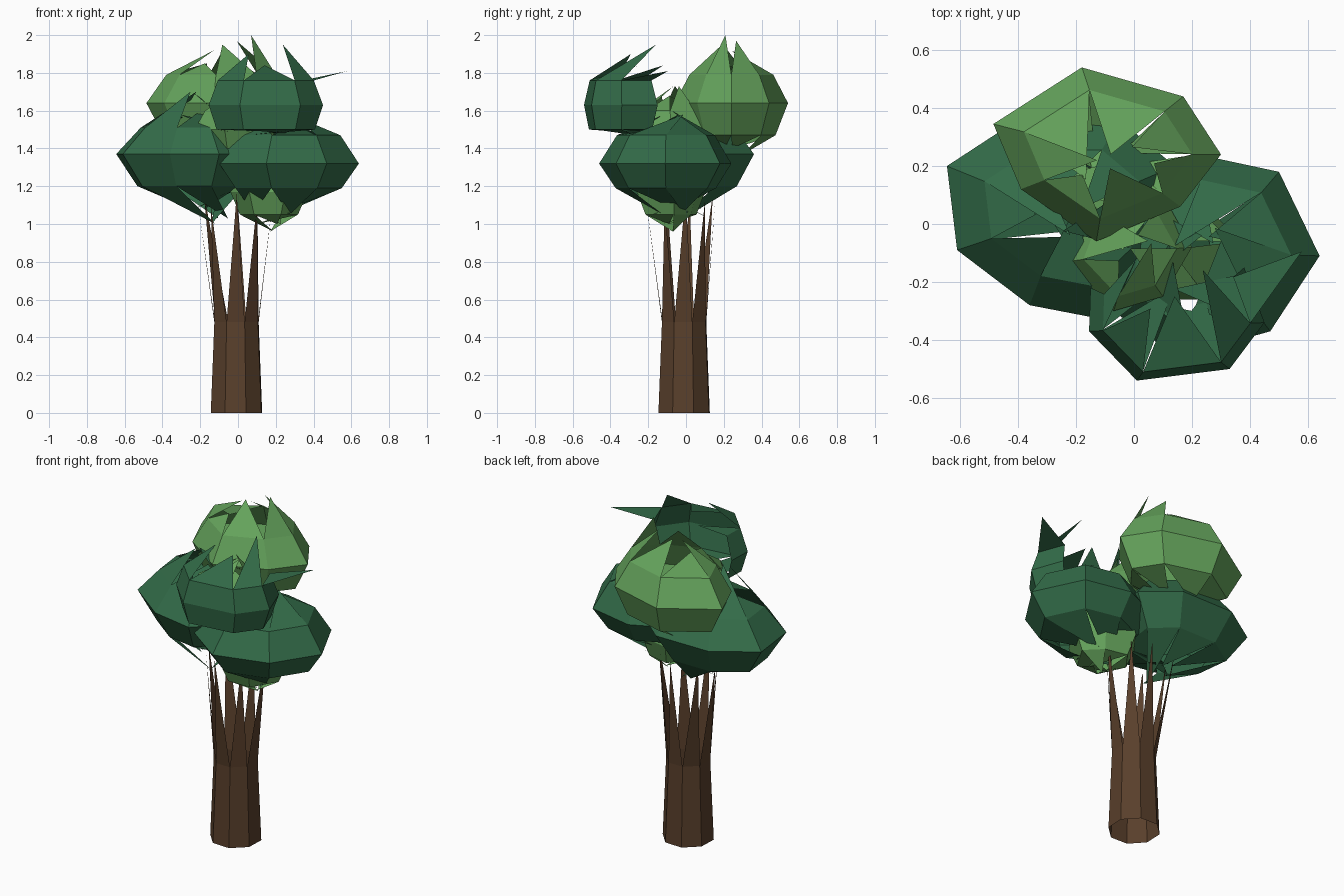
import bpy, math, random
from mathutils import Vector

if "Cube" in bpy.data.objects:
    bpy.data.objects.remove(bpy.data.objects["Cube"])

random.seed(4)


def material(name, rgb):
    m = bpy.data.materials.new(name)
    m.diffuse_color = (*rgb, 1)
    m.use_nodes = True
    m.node_tree.nodes["Principled BSDF"].inputs["Base Color"].default_value = m.diffuse_color
    return m


BROWN = material("bark", (0.100, 0.050, 0.024))
DARK = material("dark_leaf", (0.033, 0.150, 0.066))
LIGHT = material("light_leaf", (0.13, 0.37, 0.107))


def make(name, verts, faces, mat):
    me = bpy.data.meshes.new(name)
    me.from_pydata(verts, [], faces)
    me.materials.append(mat)
    ob = bpy.data.objects.new(name, me)
    bpy.context.collection.objects.link(ob)
    return ob


def clump(name, mat, z, ring, low, up, low_tips, up_tips, closed=True):
    """Faceted shell: widest ring, a ring below and above, ragged petals on both ends.
    low / up are (scale, height offset); tips are cycled over the petals."""
    n = len(ring)
    c = sum((Vector(p) for p in ring), Vector((0, 0))) / n
    verts, faces = [], []
    for s, dz in (low, (1, 0), up):
        for p in ring:
            q = c + (Vector(p) - c) * s
            verts.append((q.x, q.y, z + dz))
    edges = n if closed else n - 1
    for i in range(edges):
        j = (i + 1) % n
        faces += [(i, j, n + j, n + i), (n + i, n + j, 2 * n + j, 2 * n + i)]
        for base, tips in ((0, low_tips), (2 * n, up_tips)):
            x, y, tz = tips[i % len(tips)]
            verts.append((x + random.uniform(-.03, .03), y + random.uniform(-.03, .03), tz))
            k = len(verts) - 1
            faces.append((base + j, base + i, k) if base == 0 else (base + i, base + j, k))
    return make(name, verts, faces, mat)


# Trunk: open eight-sided tube whose upper edges run out into flat pointed branches
N = 8
verts, faces = [], []
for r, z in ((0.145, 0), (0.125, 0.48)):
    for i in range(N):
        a = math.tau * (i + 0.45) / N
        verts.append((-0.008 + r * math.cos(a), -0.01 + r * math.sin(a), z))
for i in range(N):
    j = (i + 1) % N
    faces.append((i, j, N + j, N + i))
    a = math.tau * (i + 0.95 + random.uniform(-.15, .15)) / N
    r = random.uniform(0.15, 0.23)
    verts.append((-0.02 + r * math.cos(a), r * math.sin(a), random.uniform(1.08, 1.18)))
    faces.append((N + i, N + j, len(verts) - 1))
make("trunk", verts, faces, BROWN)

# Broad dark clumps left and right
clump("left_foliage", DARK, 1.37,
      [(-.645, .2), (-.61, -.09), (-.36, -.28), (-.1, -.33), (.1, -.14), (.14, .2), (-.05, .36), (-.4, .36)],
      (.72, -.17), (.68, .14),
      [(-.25, .0, 1.07), (-.12, -.05, 1.0), (-.08, .1, 1.03), (-.2, .08, 1.08)],
      [(-.33, .03, 1.58), (-.25, -.02, 1.7), (-.2, .08, 1.6)])
clump("right_foliage", DARK, 1.32,
      [(.64, -.11), (.5, .18), (.22, .24), (-.04, .12), (-.1, -.28), (.15, -.46), (.47, -.37)],
      (.76, -.13), (.74, .15),
      [(.25, 0, 1.06), (.1, -.1, 1.06), (.25, -.15, 1.05)],
      [(.25, -.03, 1.58), (.15, -.08, 1.6), (.3, -.05, 1.52)])

# Upper front dark shell, open to the back
clump("upper_front_foliage", DARK, 1.63,
      [(-.15, -.22), (-.155, -.37), (.01, -.54), (.33, -.5), (.45, -.34), (.38, -.15)],
      (.86, -.13), (.84, .13),
      [(.08, -.25, 1.47), (.15, -.2, 1.49), (.25, -.27, 1.48)],
      [(0, -.14, 1.84), (.06, -.27, 1.9), (.15, -.22, 1.84), (.22, -.15, 1.95), (.55, -.09, 1.81)],
      closed=False)

# Upper back light clump
clump("upper_back_foliage", LIGHT, 1.64,
      [(-.485, .345), (-.39, .12), (-.13, -.06), (.16, .06), (.3, .24), (.17, .44), (-.18, .54)],
      (.78, -.17), (.74, .15),
      [(-.1, .2, 1.38), (-.03, .25, 1.4), (-.15, .28, 1.37)],
      [(-.1, .24, 1.92), (-.15, .17, 1.85), (-.06, .19, 1.95), (.04, .21, 2.0), (.02, .27, 1.97)])

# Small light clumps inside and below the crown
clump("inner_foliage", LIGHT, 1.5,
      [(-.23, -.13), (-.07, -.3), (.1, -.25), (.2, -.08), (.1, .1), (-.15, .08)],
      (.8, -.1), (.75, .1),
      [(0, -.1, 1.3), (.05, -.05, 1.33)],
      [(-.03, -.1, 1.68), (.03, -.06, 1.73)])
clump("lower_foliage", LIGHT, 1.17,
      [(.37, -.06), (.25, .06), (.07, .1), (-.04, -.05), (.06, -.26), (.25, -.26)],
      (.75, -.12), (.85, .12),
      [(.16, -.08, .96), (.2, -.1, 1.0), (.12, -.06, 1.0)],
      [(.15, -.08, 1.4), (.1, -.06, 1.44)])
